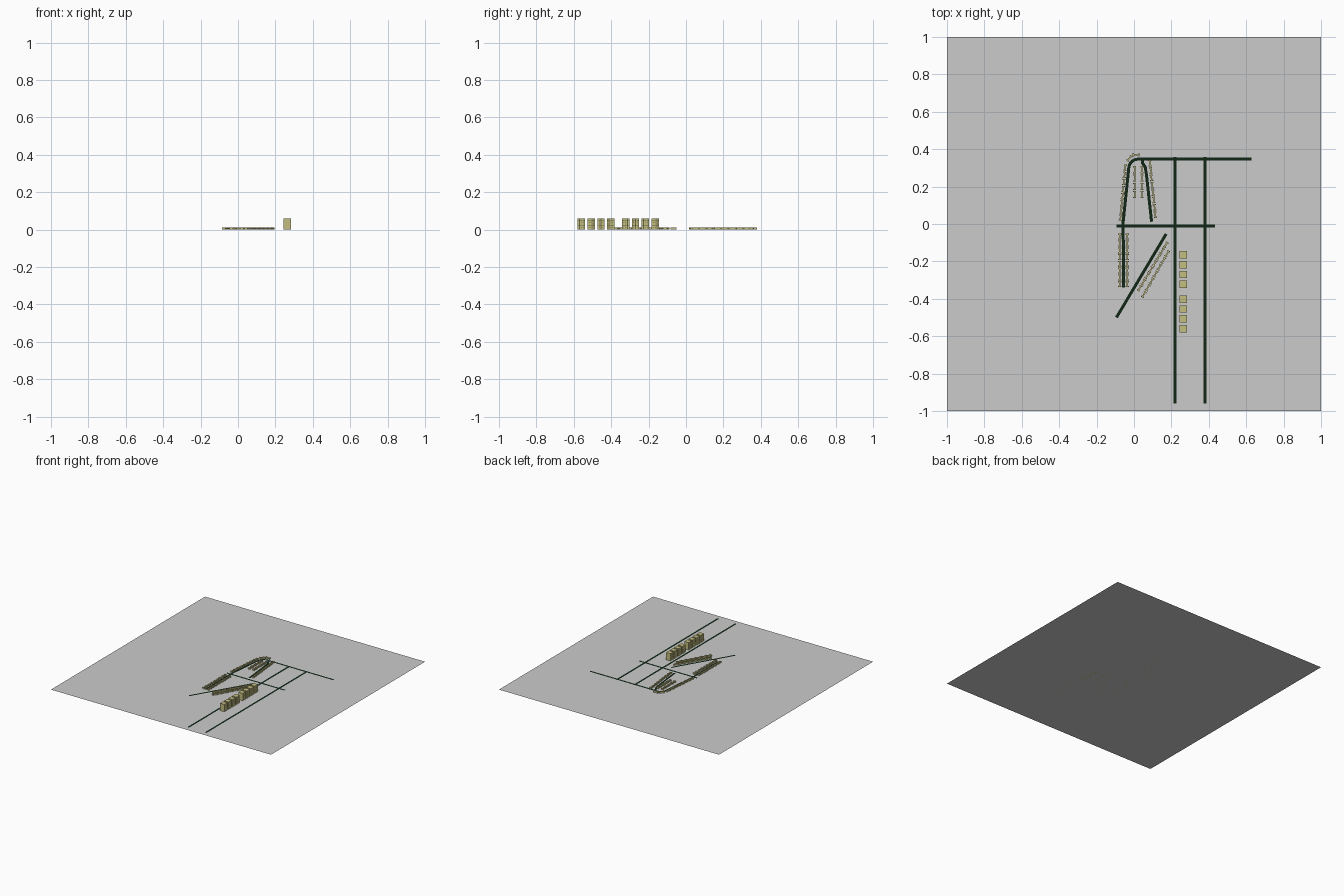
import bpy, bmesh, math
from mathutils import Vector, Matrix

if "Cube" in bpy.data.objects:
    bpy.data.objects.remove(bpy.data.objects["Cube"])

def material(name, rgb):
    m = bpy.data.materials.new(name)
    m.diffuse_color = (*rgb, 1)
    m.use_nodes = True
    m.node_tree.nodes["Principled BSDF"].inputs["Base Color"].default_value = m.diffuse_color
    return m

KHAKI = material("khaki", (0.55, 0.52, 0.22))
ASPHALT = material("asphalt", (0.006, 0.02, 0.008))

def finish(bm, name, mat=None):
    me = bpy.data.meshes.new(name)
    bm.to_mesh(me)
    bm.free()
    ob = bpy.data.objects.new(name, me)
    bpy.context.collection.objects.link(ob)
    if mat:
        me.materials.append(mat)
    return ob

def box(bm, centre, size, rot=0.0, origin=(0, 0)):
    m = (Matrix.Translation((*origin, 0)) @ Matrix.Rotation(rot, 4, 'Z')
         @ Matrix.Translation(centre) @ Matrix.Diagonal((*size, 1)))
    return bmesh.ops.create_cube(bm, size=1, matrix=m)["verts"]

# ground sheet
bm = bmesh.new()
bmesh.ops.create_grid(bm, x_segments=1, y_segments=1, size=1)
finish(bm, "ground")

# roads: flat ribbons that follow a path
def road(name, pts, width=0.016, z=0.001):
    pts = [Vector(p) for p in pts]
    bm = bmesh.new()
    prev = None
    for i, p in enumerate(pts):
        a = (p - pts[i - 1]).normalized() if i else None
        b = (pts[i + 1] - p).normalized() if i < len(pts) - 1 else None
        t = ((a or b) + (b or a)).normalized()
        n = Vector((-t.y, t.x)) * width / 2 / max(0.5, t.dot(a or b))
        pair = [bm.verts.new((*(p + n), z)), bm.verts.new((*(p - n), z))]
        if prev:
            bm.faces.new((prev[1], pair[1], pair[0], prev[0]))
        prev = pair
    finish(bm, name, ASPHALT)

road("main_road_west", [(0.22, 0.357), (0.22, -0.96)])
road("main_road_east", [(0.38, 0.357), (0.38, -0.96)])
road("cross_road", [(-0.094, -0.011), (0.432, -0.011)])
road("diagonal_road", [(0.172, -0.053), (-0.094, -0.5)])
corner = [(0.022 - 0.05 * math.sin(a), 0.297 + 0.05 * math.cos(a))
          for a in (math.pi / 2 * 0.93 * i / 6 for i in range(7))]
road("loop_road", [(0.628, 0.347)] + corner + [(-0.058, 0.01), (-0.056, -0.34)])
road("side_road", [(0.045, 0.347), (0.046, 0.325), (0.06, 0.305),
                   (0.067, 0.26), (0.094, 0.012)])

# small houses: narrow body between two wider wings
def houses(name, start, end, count):
    a, b = Vector(start), Vector(end)
    d = b - a
    rot = math.atan2(d.y, d.x)
    pitch = d.length / count
    bm = bmesh.new()
    for i in range(count):
        o = a + d * ((i + 0.5) / count)
        half = pitch * 0.36
        box(bm, (0, 0, 0.006), (half * 2, 0.008, 0.012), rot, o)
        for s in (-1, 1):
            box(bm, (s * half, 0, 0.006), (0.006, 0.017, 0.012), rot, o)
    finish(bm, name, KHAKI)

houses("houses_south_west", (-0.076, -0.05), (-0.076, -0.34), 8)
houses("houses_south_east", (-0.036, -0.05), (-0.036, -0.34), 8)
houses("houses_loop_outer", (-0.074, 0.015), (-0.045, 0.32), 8)
houses("houses_loop_corner", (-0.038, 0.335), (-0.012, 0.367), 1)
houses("houses_loop_top", (-0.01, 0.37), (0.032, 0.37), 1)
houses("houses_court_west", (0.003, 0.312), (0.003, 0.135), 4)
houses("houses_court_east", (0.042, 0.312), (0.042, 0.135), 4)
houses("houses_side_road", (0.083, 0.345), (0.116, 0.03), 8)
houses("houses_diagonal_inner", (0.18, -0.095), (0.02, -0.36), 8)
houses("houses_diagonal_outer", (0.188, -0.14), (0.042, -0.395), 7)

# tower blocks with recessed windows on both long sides
def tower(name, x, y, w=0.04, h=0.06, cols=4, rows=5):
    bm = bmesh.new()
    box(bm, (x, y, h / 2), (w, w, h))
    for axis, n, lo, size in (('y', cols, y - w / 2, w), ('z', rows, 0, h)):
        for i in range(1, n):
            c = lo + size * i / n
            co, no = ((x, c, 0), (0, 1, 0)) if axis == 'y' else ((x, y, c), (0, 0, 1))
            side = [f for f in bm.faces if abs(f.normal.x) > 0.9]
            geom = side + list({e for f in side for e in f.edges})
            geom += list({v for f in side for v in f.verts})
            bmesh.ops.bisect_plane(bm, geom=geom, plane_co=co, plane_no=no)
            bm.normal_update()
    side = [f for f in bm.faces if abs(f.normal.x) > 0.9]
    bmesh.ops.inset_individual(bm, faces=side, thickness=0.0025, depth=-0.001)
    finish(bm, name, KHAKI)

for g, first in enumerate((-0.165, -0.402)):
    for i in range(4):
        tower(f"tower_{g * 4 + i + 1}", 0.263, first - 0.0525 * i)
